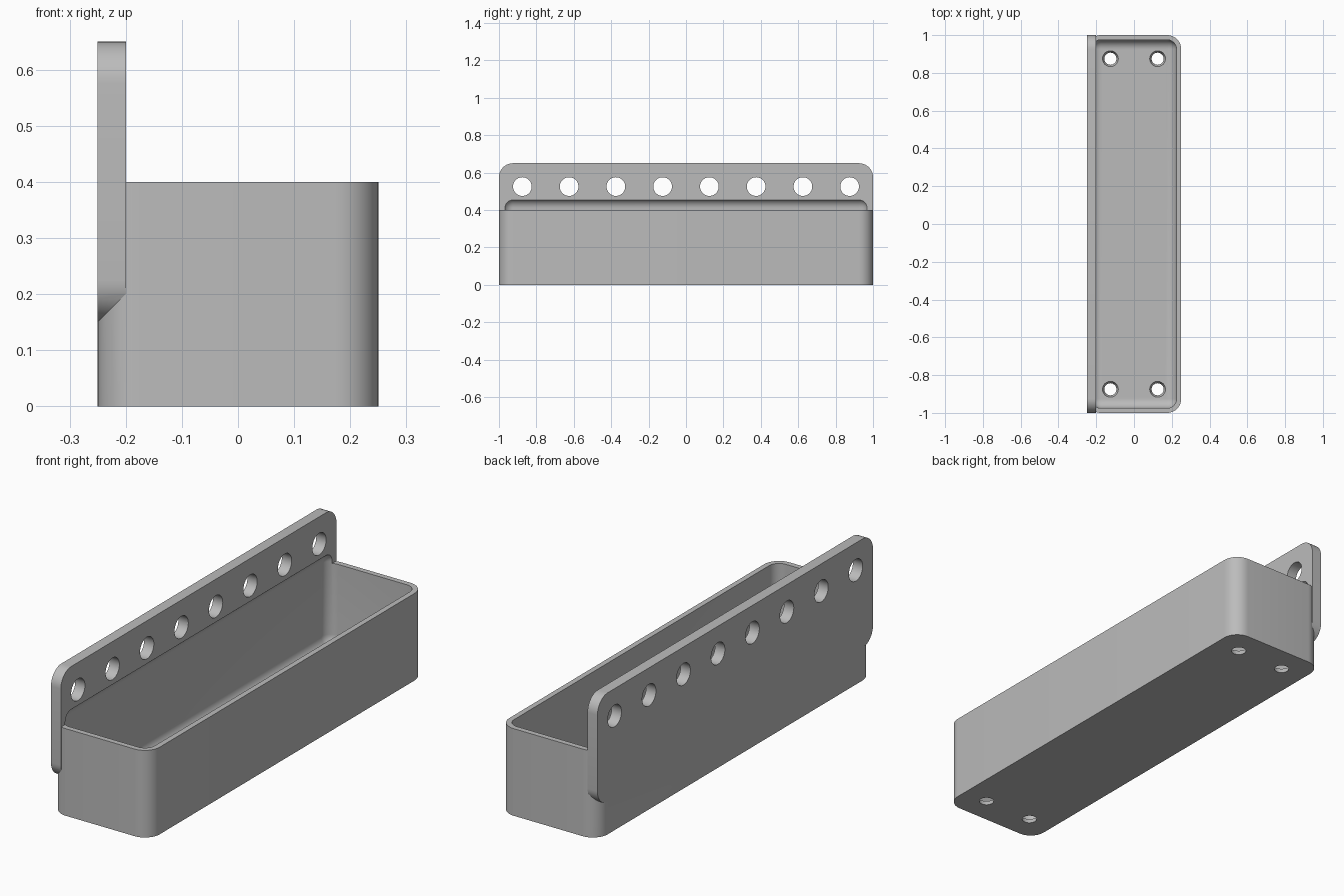
import bpy, bmesh
from mathutils import Matrix, Vector

default = bpy.data.objects.get("Cube")
if default:
    bpy.data.objects.remove(default, do_unlink=True)

WALL, CORNER = 0.025, 0.075
INNER = CORNER - WALL

grey = bpy.data.materials.new("plain grey")
grey.use_nodes = True
colour = (0.5, 0.5, 0.5, 1)
grey.diffuse_color = colour
grey.node_tree.nodes["Principled BSDF"].inputs["Base Color"].default_value = colour


def make_object(name, bm):
    mesh = bpy.data.meshes.new(name)
    bm.normal_update()
    bm.to_mesh(mesh)
    bm.free()
    mesh.materials.append(grey)
    obj = bpy.data.objects.new(name, mesh)
    bpy.context.collection.objects.link(obj)
    return obj


def rounded_box(name, low, high, radius, axis=None):
    """Box rounded on the edges along one axis, or on every edge."""
    low, high = Vector(low), Vector(high)
    bm = bmesh.new()
    bmesh.ops.create_cube(bm, size=1)
    for v in bm.verts:
        v.co = (low + high) / 2 + v.co * (high - low)
    edges = [e for e in bm.edges
             if axis is None or abs((e.verts[0].co - e.verts[1].co)[axis]) > 0.01]
    bmesh.ops.bevel(bm, geom=edges, offset=radius, segments=10,
                    profile=0.5, affect='EDGES', clamp_overlap=True)
    return make_object(name, bm)


def add_boolean(target, tool, operation):
    mod = target.modifiers.new(tool.name, 'BOOLEAN')
    mod.operation, mod.solver, mod.object = operation, 'EXACT', tool
    tool.hide_render = True


# Tray body and the taller mounting plate along its back
tray = rounded_box("wall_tray", (-0.25, -1, 0), (0.25, 1, 0.4), CORNER, axis=2)
plate = rounded_box("mounting_plate", (-0.25, -1, 0.15), (-0.2, 1, 0.65), CORNER, axis=0)
add_boolean(tray, plate, 'UNION')

# Soft-edged cavity, which also undercuts the plate slightly
cavity = rounded_box("cavity_cutter", (-0.25 + WALL, -1 + WALL, WALL),
                     (0.25 - WALL, 1 - WALL, 0.46), INNER)
add_boolean(tray, cavity, 'DIFFERENCE')

# Row of round holes through the plate
bm = bmesh.new()
for i in range(8):
    place = Matrix.Translation((-0.225, -0.875 + i * 0.25, 0.525))
    bmesh.ops.create_cone(bm, cap_ends=True, segments=40, radius1=0.05, radius2=0.05,
                          depth=0.2, matrix=place @ Matrix.Rotation(1.5707963, 4, 'Y'))
add_boolean(tray, make_object("plate_hole_cutter", bm), 'DIFFERENCE')

# Tapered drain holes in the floor corners
bm = bmesh.new()
for x in (-0.125, 0.125):
    for y in (-0.875, 0.875):
        bmesh.ops.create_cone(bm, cap_ends=True, segments=32, radius1=0.028, radius2=0.046,
                              depth=0.045, matrix=Matrix.Translation((x, y, WALL / 2)))
add_boolean(tray, make_object("drain_hole_cutter", bm), 'DIFFERENCE')

# Bake the cuts and remove the helpers
bpy.context.view_layer.update()
evaluated = tray.evaluated_get(bpy.context.evaluated_depsgraph_get())
baked = bpy.data.meshes.new_from_object(evaluated)
helpers = [m.object for m in tray.modifiers]
tray.modifiers.clear()
tray.data = baked
for helper in helpers:
    bpy.data.objects.remove(helper, do_unlink=True)

# One material throughout, smooth curves with crisp edges
baked.materials.clear()
baked.materials.append(grey)
for face in baked.polygons:
    face.material_index = 0
bpy.ops.object.select_all(action='DESELECT')
tray.select_set(True)
bpy.context.view_layer.objects.active = tray
bpy.ops.object.shade_smooth_by_angle(angle=0.52)
